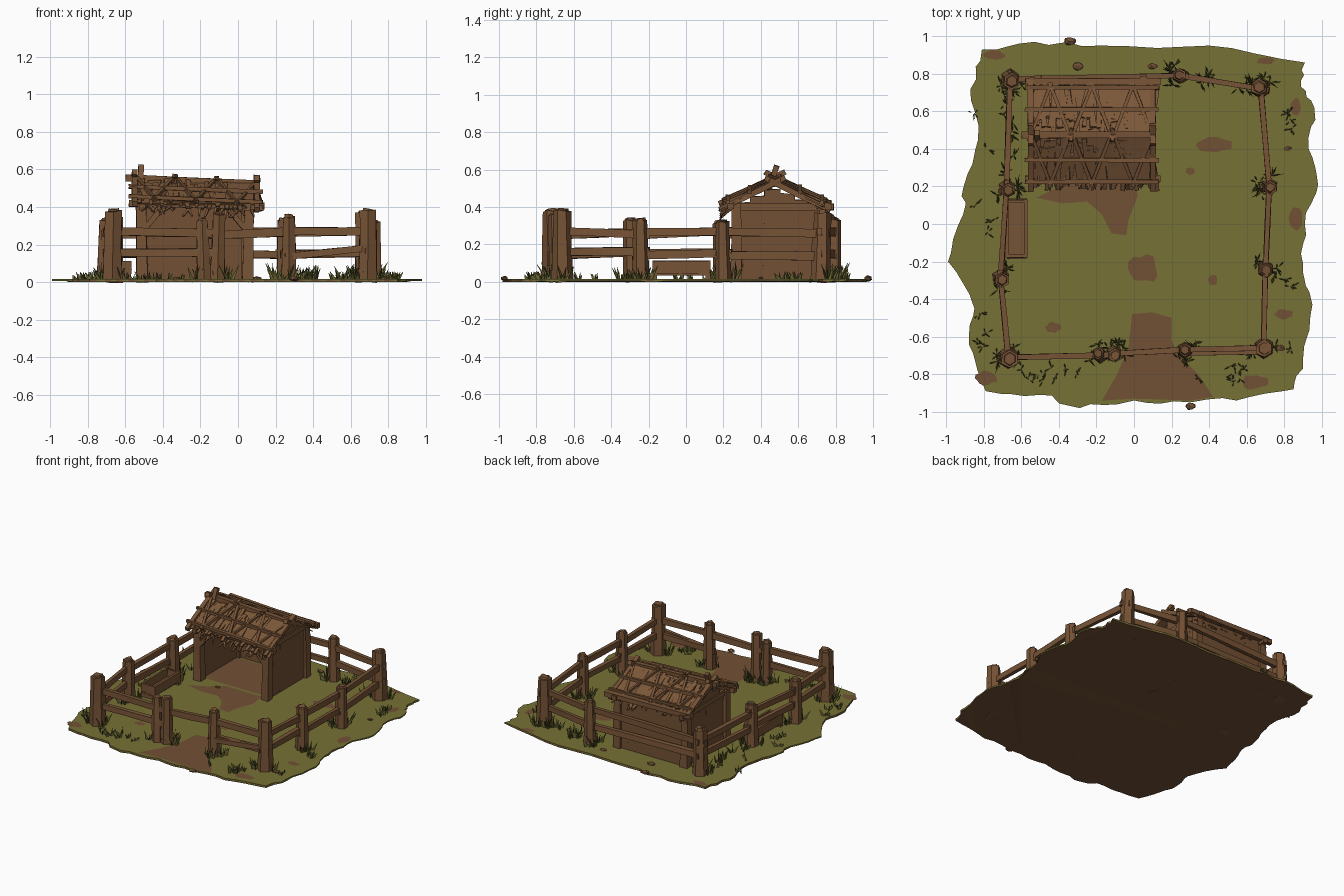
import bpy, bmesh, math, random
from mathutils import Vector

random.seed(7)
rnd = random.uniform
cube = bpy.data.objects.get("Cube")
if cube:
    bpy.data.objects.remove(cube)


def material(name, r, g, b):
    m = bpy.data.materials.new(name)
    m.use_nodes = True
    m.diffuse_color = (r, g, b, 1)
    m.node_tree.nodes["Principled BSDF"].inputs["Base Color"].default_value = (r, g, b, 1)
    return m


olive = material("olive turf", .18, .165, .036)
blade = material("grass blade", .13, .125, .03)
dirt = material("bare dirt", .17, .082, .036)
wood = material("fence wood", .185, .088, .037)
plank = material("shed plank", .17, .08, .034)
thatch = material("roof thatch", .2, .097, .041)

TOP = .016  # level of the turf


def finish(bm, name, *mats):
    bmesh.ops.recalc_face_normals(bm, faces=bm.faces)
    mesh = bpy.data.meshes.new(name)
    bm.to_mesh(mesh)
    bm.free()
    for m in mats:
        mesh.materials.append(m)
    obj = bpy.data.objects.new(name, mesh)
    bpy.context.collection.objects.link(obj)
    return obj


def beam(bm, a, b, w, h, up=(0, 0, 1), taper=1, wob=.1, sides=4):
    """Hewn timber from a to b: three uneven rings joined by flat faces."""
    a, b = Vector(a), Vector(b)
    d = (b - a).normalized()
    side = d.cross(Vector(up)).normalized()
    upv = side.cross(d)
    r = .5 / math.cos(math.pi / sides)
    rings = []
    for t in (0, .5, 1):
        s = 1 + (taper - 1) * t
        ring = []
        for i in range(sides):
            ang = math.tau * (i + .5) / sides
            k = r * s * (1 + rnd(-wob, wob))
            slip = d * rnd(-wob, wob) * w * (t != .5)
            ring.append(bm.verts.new(a.lerp(b, t) + side * math.cos(ang) * w * k
                                     + upv * math.sin(ang) * h * k + slip))
        rings.append(ring)
    for lo, hi in zip(rings, rings[1:]):
        for i in range(sides):
            j = (i + 1) % sides
            bm.faces.new((lo[i], lo[j], hi[j], hi[i]))
    bm.faces.new(rings[0][::-1])
    bm.faces.new(rings[-1])


def timber(name, a, b, w, h, mat=wood, **kw):
    bm = bmesh.new()
    beam(bm, a, b, w, h, **kw)
    return finish(bm, name, mat)


# Ground slab with a torn edge: turf above, soil beneath
outline = [(-.81, .93), (-.53, .97), (-.18, .95), (.4, .95), (.91, .86), (.89, .73), (.96, .62),
           (.93, .4), (.98, .21), (.91, 0), (.9, -.21), (.95, -.43), (.9, -.72), (.85, -.88),
           (.62, -.92), (.3, -.95), (0, -.94), (-.29, -.98), (-.5, -.91), (-.79, -.89),
           (-.88, -.64), (-.85, -.45), (-.99, -.2), (-.91, .05), (-.91, .19), (-.83, .45), (-.87, .72)]
bm = bmesh.new()
ring = []
for p, q in zip(outline, outline[1:] + outline[:1]):
    p, q = Vector((*p, 0)), Vector((*q, 0))
    for t in (0, .25, .5, .75):
        v = p.lerp(q, t) + Vector((rnd(-1, 1), rnd(-1, 1), 0)) * (.014 if t else 0)
        ring.append(bm.verts.new((v.x, v.y, TOP)))
turf = bm.faces.new(ring)
low = bmesh.ops.extrude_face_region(bm, geom=[turf])["geom"]
for v in low:
    if isinstance(v, bmesh.types.BMVert):
        v.co.z = 0 if abs(v.co.x) < .9 else .006
bmesh.ops.triangulate(bm, faces=bm.faces)
for f in bm.faces:
    f.material_index = int(f.calc_center_median().z < .007)
finish(bm, "ground", olive, dirt)


# Worn dirt patches laid on the turf
def patch(name, points, z=TOP + .002):
    bm = bmesh.new()
    bm.faces.new([bm.verts.new((x, y, z)) for x, y in points])
    obj = finish(bm, name, dirt)
    if obj.data.polygons[0].normal.z < 0:
        obj.data.flip_normals()


def blob(name, x, y, rx, ry, n=14, z=TOP + .002):
    pts = []
    for i in range(n):
        a, k = math.tau * i / n, rnd(.8, 1.15)
        pts.append((x + rx * k * math.cos(a), y + ry * k * math.sin(a)))
    patch(name, pts, z)


patch("entrance_path", [(-.17, -.94), (0, -.93), (.3, -.94), (.42, -.92), (.35, -.81), (.24, -.7), (.2, -.62),
                        (.2, -.5), (.1, -.47), (-.01, -.48), (-.03, -.66), (-.09, -.8)])
patch("shed_path", [(-.52, .14), (-.4, .2), (-.3, .28), (0, .28), (.02, .15), (-.03, .02), (-.04, -.06),
                    (-.12, -.05), (-.17, .05), (-.25, .12), (-.38, .11)])
patch("shed_floor", [(-.5, .3), (.02, .3), (.02, .7), (-.5, .7)], TOP + .003)
for i, spot in enumerate([(.05, -.24, .08, .075), (.42, .42, .1, .04), (.3, .28, .025, .02), (.42, -.3, .025, .03),
                          (.86, .03, .035, .06), (-.75, .9, .06, .025), (.8, -.48, .05, .025), (-.79, -.82, .06, .04),
                          (.64, -.84, .07, .04), (-.43, -.55, .04, .03), (.86, .62, .03, .05), (.7, .87, .05, .02)]):
    blob(f"dirt_patch_{i}", *spot)

# Fence posts: x, y, height, width
posts = {
    "front_right_corner": (-.67, -.71, .39, .09), "right_front": (-.71, -.29, .34, .075),
    "right_back": (-.68, .19, .33, .075), "back_right_corner": (-.66, .77, .36, .085),
    "back_middle": (.245, .79, .34, .07), "back_left_corner": (.675, .72, .38, .085),
    "left_back": (.72, .2, .33, .07), "left_front": (.7, -.24, .34, .075),
    "front_left_corner": (.69, -.66, .39, .09), "front_left": (.27, -.67, .36, .07),
    "gate": (-.11, -.69, .37, .07), "front_right": (-.18, -.7, .34, .065),
}
for name, (x, y, h, w) in posts.items():
    bm = bmesh.new()
    tilt = rnd(-.012, .012)
    beam(bm, (x, y, .004), (x + tilt, y - tilt, h - .012), w * 1.12, w * 1.12, up=(0, 1, 0),
         taper=.82, wob=.09, sides=6)
    beam(bm, (x + tilt, y - tilt, h - .02), (x + tilt, y - tilt, h), w * .75, w * .75, up=(0, 1, 0),
         taper=.8, sides=6)
    finish(bm, name + "_post", wood)

# Two rails on every bay, one bar across the gateway
loop = list(posts)
for a, b in zip(loop, loop[1:] + loop[:1]):
    if (a, b) == ("gate", "front_right"):
        continue
    p, q = Vector(posts[a][:2]), Vector(posts[b][:2])
    over = (q - p).normalized() * .045
    for level, z in (("upper", .26), ("lower", .15)):
        if a == "front_left" and level == "lower":
            continue
        e, f = p - over, q + over
        timber(f"{a}_{level}_rail", (e.x, e.y, z + rnd(-.015, .015)),
               (f.x, f.y, z + rnd(-.015, .015)), .03, .045, taper=.9, wob=.14)
timber("front_left_loose_rail", (.72, -.68, .185), (.25, -.69, .135), .025, .035)

# Shed frame
X0, X1, Y0, Y1, RY = -.51, .05, .27, .73, .475
for x in (X0, X1):
    for y in (Y0, Y1):
        timber("shed_post", (x, y, .004), (x + rnd(-.01, .01), y, .42), .06, .06, up=(0, 1, 0), taper=.85)
    s = 1 if x < -.2 else -1
    timber("shed_brace", (x, Y0 - .01, .27), (x + s * .12, Y0 - .01, .41), .028, .028)
    timber("gable_tie", (x, Y0 - .06, .4), (x, Y1 + .06, .4), .035, .035)
for y in (Y0 - .03, Y1 + .03):
    timber("eave_beam", (-.58, y, .42), (.14, y, .405), .035, .035)

# Plank walls on the back and both ends
bm = bmesh.new()
n = 8
for i in range(n):
    x = X0 + (X1 - X0) * (i + .5) / n
    beam(bm, (x + rnd(-.01, .01), Y1, .004), (x, Y1, .42), .085, .02, up=(0, 1, 0), taper=.9, wob=.06)
finish(bm, "back_wall", plank)
for x, name in ((X0, "right_wall"), (X1, "left_wall")):
    bm = bmesh.new()
    for i in range(6):
        y = Y0 + (Y1 - Y0) * (i + .5) / 6
        top = .5 - abs(y - RY) * .45
        beam(bm, (x, RY + (y - RY) * 1.08, .004), (x, y, top), .098, .02, up=(1, 0, 0), taper=.85, wob=.06)
    finish(bm, name, plank)


# Thatched roof: backing sheets, ragged slats, binding poles
def roof(x, t, side, lift=0):
    return Vector((x, RY + side * .27 * t, .525 - .05 * (x + .2) - .125 * t + lift))


for side, name in ((-1, "front_thatch"), (1, "back_thatch")):
    bm = bmesh.new()
    slope = (0, side * .42, .9)
    beam(bm, roof(-.23, 0, side), roof(-.23, .93, side), .63, .02, up=slope, wob=.01)
    for i in range(40):
        x = -.54 + .63 * i / 39
        start = rnd(0, .4)
        beam(bm, roof(x, start, side, rnd(.008, .02)),
             roof(x + rnd(-.04, .04), rnd(.85, 1.1), side, rnd(0, .018)),
             rnd(.018, .04), .014, up=slope, taper=rnd(.4, .9), wob=.2)
    for i in range(22):
        x = rnd(-.54, .08)
        beam(bm, roof(x, rnd(.75, .9), side, -.01), roof(x + rnd(-.05, .05), rnd(1, 1.1), side, -rnd(.02, .05)),
             .018, .012, up=slope, taper=.5, wob=.2)
    finish(bm, name, thatch)
    for t in (.5, .93):
        timber("binding_pole", roof(-.58, t, side, .028), roof(.13, t, side, .034), .022, .022, wob=.2)
    for i in range(6):
        x = -.5 + .11 * i
        lean = .06 * (-1) ** i
        timber("crossed_pole", roof(x - lean, -.12, side, .02), roof(x + lean, 1.02, side, .03), .018, .018, wob=.2)
    for x in (-.55, .1):
        timber("gable_rafter", roof(x, -.2, side, .02), roof(x, 1.1, side, .012), .03, .03, wob=.15)
timber("ridge_pole", (-.6, RY, .555), (.1, RY, .525), .035, .035, wob=.15)
timber("ridge_stake", (-.52, RY - .03, .5), (-.515, RY + .01, .62), .03, .03, up=(0, 1, 0))

# Feeding trough
bm = bmesh.new()
TX, TY0, TY1 = -.625, -.18, .13
beam(bm, (TX, TY0, .045), (TX, TY1, .045), .1, .02, wob=.03)
for s in (-1, 1):
    beam(bm, (TX + s * .05, TY0, .078), (TX + s * .05, TY1, .078), .016, .07, wob=.05)
for y in (TY0 + .01, TY1 - .01):
    beam(bm, (TX - .055, y, .078), (TX + .055, y, .078), .018, .065, wob=.05)
    beam(bm, (TX - .055, y, .024), (TX + .055, y, .024), .03, .04, wob=.05)
finish(bm, "trough", wood)


# Grass tufts round the posts, and a few in the open
def tuft(bm, x, y, size, count):
    for _ in range(count):
        a = rnd(0, math.tau)
        out = Vector((math.cos(a), math.sin(a), 0))
        base = Vector((x, y, TOP - .004)) + out * rnd(0, .03)
        h = size * rnd(.5, 1)
        beam(bm, base, base + out * h * rnd(.2, .7) + Vector((0, 0, h)), .012, .005,
             up=out.cross((0, 0, 1)), taper=.12, wob=.05, sides=3)


bm = bmesh.new()
for x, y, h, w in posts.values():
    for _ in range(4):
        a = rnd(0, math.tau)
        tuft(bm, x + .06 * math.cos(a), y + .06 * math.sin(a), rnd(.06, .1), 7)
for _ in range(9):
    tuft(bm, rnd(.3, .65), rnd(.72, .8), .08, 6)
    tuft(bm, rnd(-.7, -.62), rnd(.2, .75), .07, 5)
for _ in range(16):
    side = random.choice((-1, 1))
    tuft(bm, side * rnd(.75, .85), rnd(-.7, .7), .045, 5)
    tuft(bm, side * rnd(.3, .6), rnd(-.84, -.76), .045, 4)
finish(bm, "grass_tufts", blade)

# Loose stones
for x, y, s in ((-.34, .975, .035), (.3, -.97, .028), (-.3, .84, .03), (.1, .84, .025),
                (.78, -.66, .025), (-.33, .23, .02), (.82, .4, .02)):
    bm = bmesh.new()
    bmesh.ops.create_icosphere(bm, subdivisions=1, radius=s)
    for v in bm.verts:
        v.co = Vector((v.co.x * 1.1 + x, v.co.y * .7 + y, v.co.z * .5 + TOP + .003)) + Vector((rnd(-1, 1), rnd(-1, 1), 0)) * s * .15
    finish(bm, "stone", dirt)
